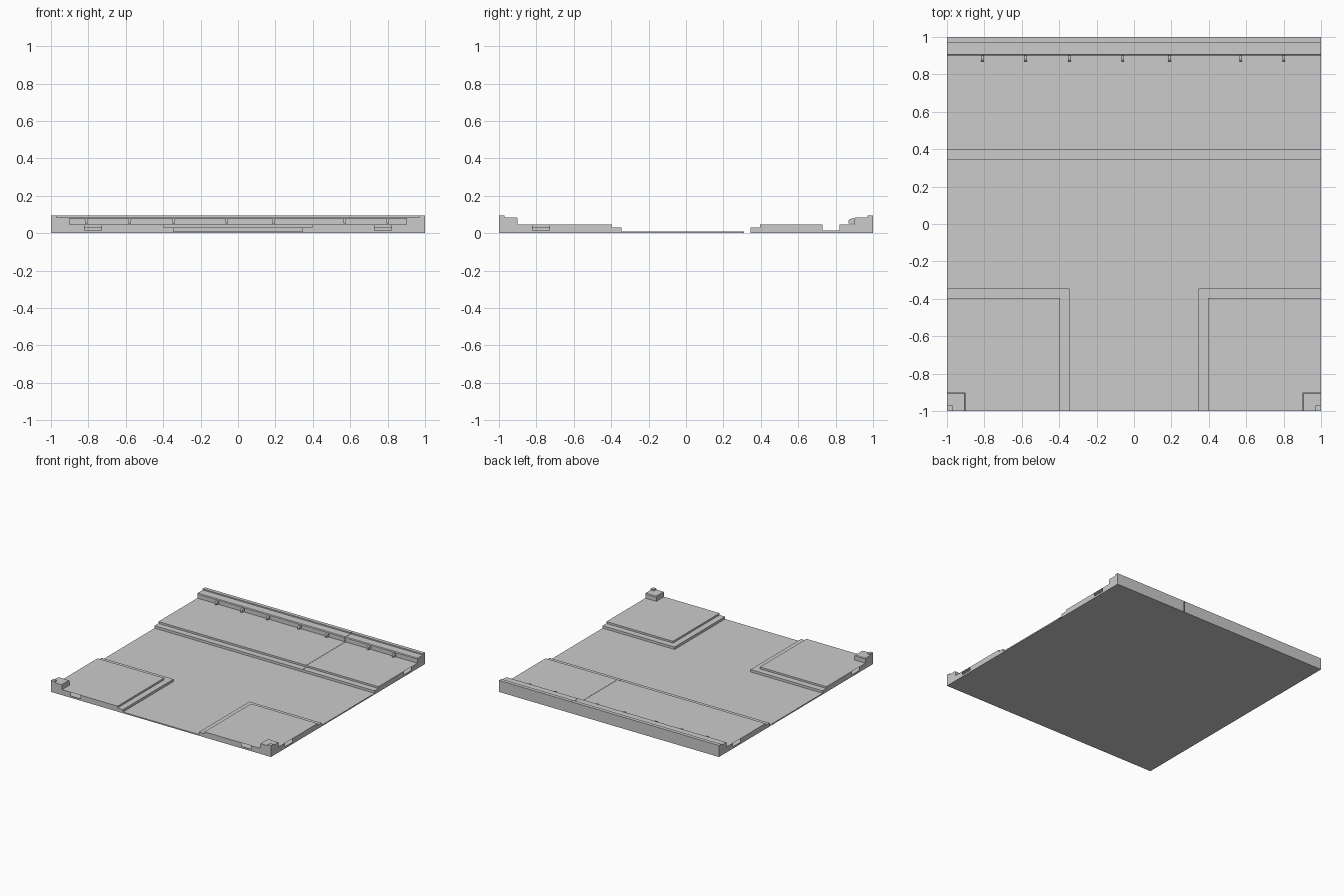
import bpy

if "Cube" in bpy.data.objects:
    bpy.data.objects.remove(bpy.data.objects["Cube"])

# Shared cross-section: distance from tile centre, height
PROFILE = [(.345, .01), (.345, .03), (.395, .03), (.395, .045), (.9, .045),
           (.9, .079), (.905, .085), (.97, .085), (.97, .095)]
PARTS = {"curb": PROFILE[:4], "sidewalk": PROFILE[3:5], "wall": PROFILE[4:]}
SEAM = .345


def make(name, verts, faces):
    mesh = bpy.data.meshes.new(name)
    mesh.from_pydata(verts, [], faces)
    mesh.update()
    obj = bpy.data.objects.new(name, mesh)
    bpy.context.collection.objects.link(obj)
    return obj


def loft(name, rows, cap=None):
    """Skin consecutive rows of points, with an optional extra capping face."""
    n = len(rows[0])
    verts = [p for row in rows for p in row]
    faces = [(i*n + j, i*n + j + 1, (i+1)*n + j + 1, (i+1)*n + j)
             for i in range(len(rows) - 1) for j in range(n - 1)]
    if cap:
        k = len(verts)
        verts += cap
        faces.append(tuple(range(k, k + len(cap))))
    return make(name, verts, faces)


def rect(name, x, y, z, down=False):
    v = [(-x, y[0], z), (x, y[0], z), (x, y[1], z), (-x, y[1], z)]
    return make(name, v, [(3, 2, 1, 0) if down else (0, 1, 2, 3)])


# Road surface and underside
rect("road", 1, (-.345, .345), .01)
rect("side_road", .345, (-1, -.345), .01)
rect("underside", 1, (-1, 1), 0, down=True)

# Straight back side, in two runs separated by a fine seam
for run, (x0, x1) in enumerate([(-1, SEAM - .001), (SEAM + .001, 1)]):
    for part, prof in PARTS.items():
        pts = prof + [(1, .095), (1, 0)] if part == "wall" else prof
        loft(f"back_{part}_{run}", [[(x0, y, z), (x1, y, z)] for y, z in pts])

# Mitred front corners: curb, sidewalk and corner post
for side, s in (("right", 1), ("left", -1)):
    for part, prof in PARTS.items():
        rows = [[(s, -c, z), (s*c, -c, z), (s*c, -1, z)][::s] for c, z in prof]
        cap = None
        if part == "wall":
            c, z = prof[-1]
            cap = [(s, -c, z), (s*c, -c, z), (s*c, -1, z), (s, -1, z)][::s]
        loft(f"front_{side}_{part}", rows, cap)

# Outer edge panels with connector slots cut into their outline
half = [(.345, .01), (.345, .03), (.395, .03), (.395, .045), (.73, .045),
        (.73, .015), (.82, .015), (.82, .045), (.9, .045), (.9, .079),
        (.905, .085), (.97, .085), (.97, .095), (1, .095), (1, 0)]
mirrored = [(-c, z) for c, z in reversed(half)]
gutter = [(.31, .01), (.31, .001), (.345, .001)]
side_outline = mirrored + gutter + half[1:]
front_outline = mirrored + half
order = tuple(range(len(side_outline)))
make("left_edge", [(-1, y, z) for y, z in side_outline], [order])
make("right_edge", [(1, y, z) for y, z in side_outline], [order[::-1]])
make("front_edge", [(x, -1, z) for x, z in front_outline],
     [tuple(range(len(front_outline)))[::-1]])

# Small rounded brackets along the back wall
bracket = [(.9, .052), (.868, .052), (.868, .064), (.873, .073), (.883, .078),
           (.9, .079)]
n = len(bracket)
for i, x in enumerate((-.81, -.58, -.345, -.06, .19, .57, .80)):
    verts = [(x + d, y, z) for d in (-.007, .007) for y, z in bracket]
    faces = [(k, k + 1, n + k + 1, n + k)[::-1] for k in range(n - 1)]
    faces += [tuple(range(n))[::-1], tuple(range(n, 2*n))]
    obj = make(f"bracket_{i}", verts, faces)
    import bmesh
    bm = bmesh.new()
    bm.from_mesh(obj.data)
    bmesh.ops.holes_fill(bm, edges=bm.edges[:])
    bmesh.ops.recalc_face_normals(bm, faces=bm.faces[:])
    bm.to_mesh(obj.data)
    bm.free()
